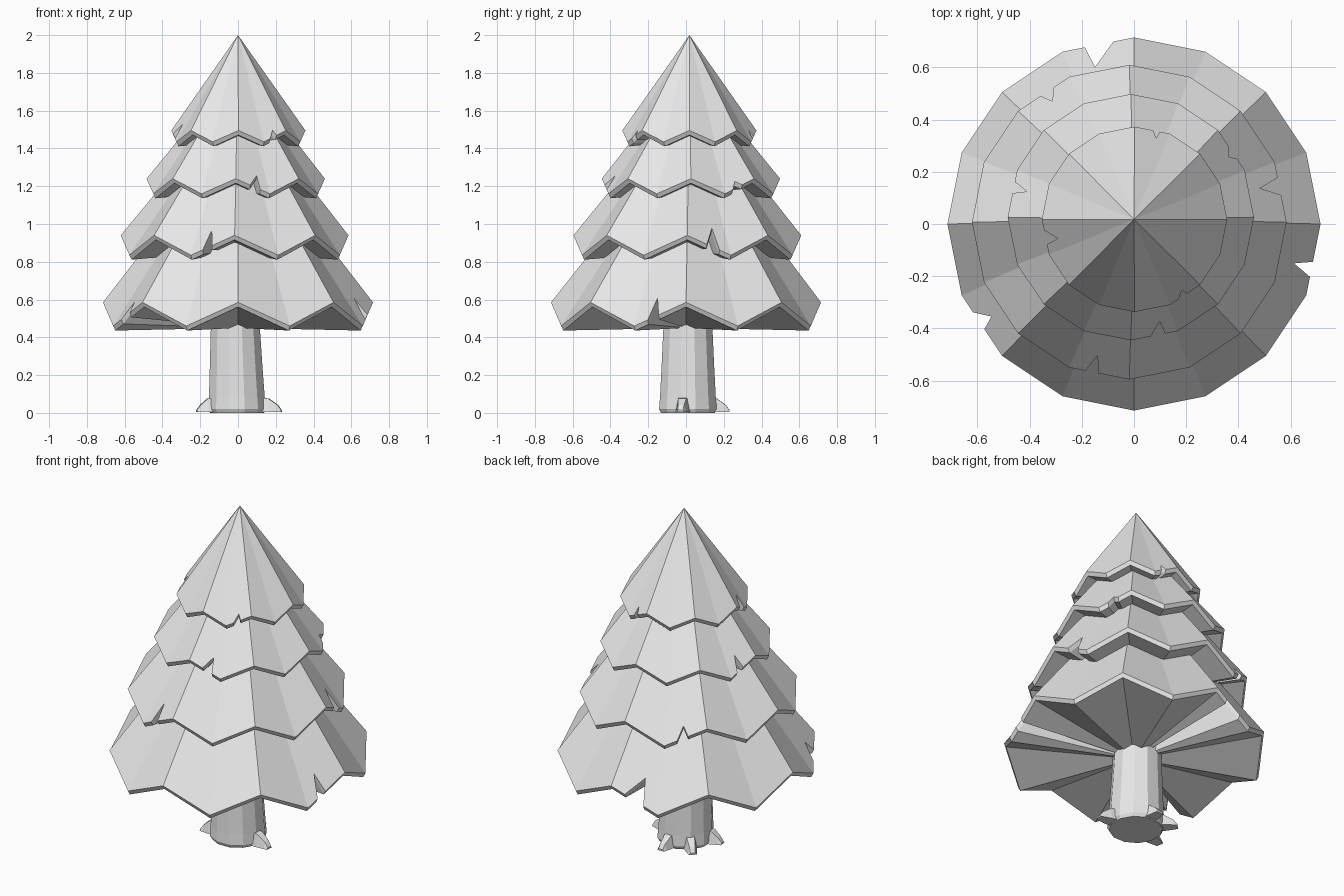
import bpy, bmesh, math
from mathutils import Vector

cube = bpy.data.objects.get("Cube")
if cube:
    bpy.data.objects.remove(cube, do_unlink=True)

grey = bpy.data.materials.new("plain grey")
grey.use_nodes = True
COLOR = (0.8, 0.8, 0.8, 1)
grey.diffuse_color = COLOR
grey.node_tree.nodes["Principled BSDF"].inputs["Base Color"].default_value = COLOR


def finish(bm, name):
    bmesh.ops.recalc_face_normals(bm, faces=bm.faces)
    mesh = bpy.data.meshes.new(name)
    bm.to_mesh(mesh)
    bm.free()
    mesh.materials.append(grey)
    obj = bpy.data.objects.new(name, mesh)
    bpy.context.collection.objects.link(obj)
    return obj


def polar(angle, radius, z):
    return Vector((radius * math.cos(angle), radius * math.sin(angle), z))


SIDES = 16


def foliage(name, center, radius, high, low, tip_z, under_z, notches):
    """Cone with a zigzag hem; notches are (start, middle, end, depth) along the rim."""
    cx, cy = center
    tip = Vector((0, 0.018, tip_z))

    def corner(i):
        z = low if i % 2 else high
        return polar(math.tau * i / SIDES, radius, z) + Vector((cx, cy, 0))

    def on_rim(t):
        i = math.floor(t)
        return corner(i).lerp(corner(i + 1), t - i)

    # Rim stops: plain corners plus the notch points, in order around the hem
    stops = [(i, 0) for i in range(SIDES)]
    for start, middle, end, depth in notches:
        stops += [(start, 0), ((start + end) / 2, depth, middle), (end, 0)]
    stops.sort(key=lambda s: s[0])

    bm = bmesh.new()
    top = bm.verts.new(tip)
    under = bm.verts.new((cx, cy, under_z))
    upper, lower = [], []
    for stop in stops:
        point = on_rim(stop[-1] if len(stop) > 2 else stop[0])
        point = point.lerp(tip, stop[1])
        inward = Vector((cx - point.x, cy - point.y, 0)).normalized() * 0.012
        upper.append(bm.verts.new(point))
        lower.append(bm.verts.new(point + inward + Vector((0, 0, -0.024))))
    count = len(stops)
    for i in range(count):
        j = (i + 1) % count
        bm.faces.new((top, upper[i], upper[j]))
        bm.faces.new((upper[i], lower[i], lower[j], upper[j]))
        bm.faces.new((under, lower[j], lower[i]))
    return finish(bm, name)


# Four layers of foliage, widest at the bottom
foliage("foliage_bottom", (0, 0), 0.715, 0.585, 0.46, 1.51, 0.45,
        [(4.29, 4.62, 4.69, 0.12), (15.26, 15.38, 15.47, 0.10), (9.28, 9.47, 9.56, 0.07)])
foliage("foliage_lower_middle", (-0.018, 0.007), 0.603, 0.94, 0.835, 1.69, 0.86,
        [(5.3, 5.45, 5.56, 0.07), (0.45, 0.64, 0.74, 0.13), (11.27, 11.4, 11.48, 0.11)])
foliage("foliage_upper_middle", (-0.012, 0.026), 0.472, 1.24, 1.16, 1.83, 1.18,
        [(7.25, 7.38, 7.49, 0.11), (1.28, 1.42, 1.6, 0.05), (12.42, 12.68, 12.72, 0.11)])
foliage("foliage_top", (0.002, 0.018), 0.355, 1.495, 1.435, 2.0, 1.45,
        [(3.28, 3.34, 3.47, 0.08), (8.31, 8.62, 8.71, 0.13), (13.29, 13.5, 13.57, 0.06)])

# Trunk: tapered rings with a slightly flared foot
bm = bmesh.new()
rings = []
for x, radius, z in [(-0.005, 0.148, 0.0), (-0.005, 0.158, 0.02), (-0.006, 0.153, 0.08),
                     (-0.01, 0.144, 0.25), (-0.015, 0.132, 0.5)]:
    rings.append([bm.verts.new(polar(math.tau * (i + 0.5) / 12, radius, z) + Vector((x, 0.01, 0)))
                  for i in range(12)])
for a, b in zip(rings, rings[1:]):
    for i in range(12):
        j = (i + 1) % 12
        bm.faces.new((a[i], a[j], b[j], b[i]))
bm.faces.new(rings[0][::-1])
bm.faces.new(rings[-1])
finish(bm, "trunk")


# Roots: short wedges that slope down to a blunt toe
def root(name, degrees, reach):
    bm = bmesh.new()
    sections = []
    for dist, width, height in [(0.1, 0.042, 0.085), (0.165, 0.036, 0.075),
                                (reach - 0.02, 0.026, 0.042), (reach, 0.022, 0.015)]:
        sections.append([bm.verts.new((dist, s * w, z)) for s, w, z in
                         [(-1, width, 0.005), (1, width, 0.005),
                          (1, width * 0.6, height), (-1, width * 0.6, height)]])
    for a, b in zip(sections, sections[1:]):
        for i in range(4):
            j = (i + 1) % 4
            bm.faces.new((a[i], a[j], b[j], b[i]))
    bm.faces.new(sections[0])
    bm.faces.new(sections[-1])
    obj = finish(bm, name)
    obj.rotation_euler.z = math.radians(degrees)


root("root_left", -7, 0.232)
root("root_right", 190, 0.222)
root("root_back", 88, 0.23)
root("root_back_right", 134, 0.24)
